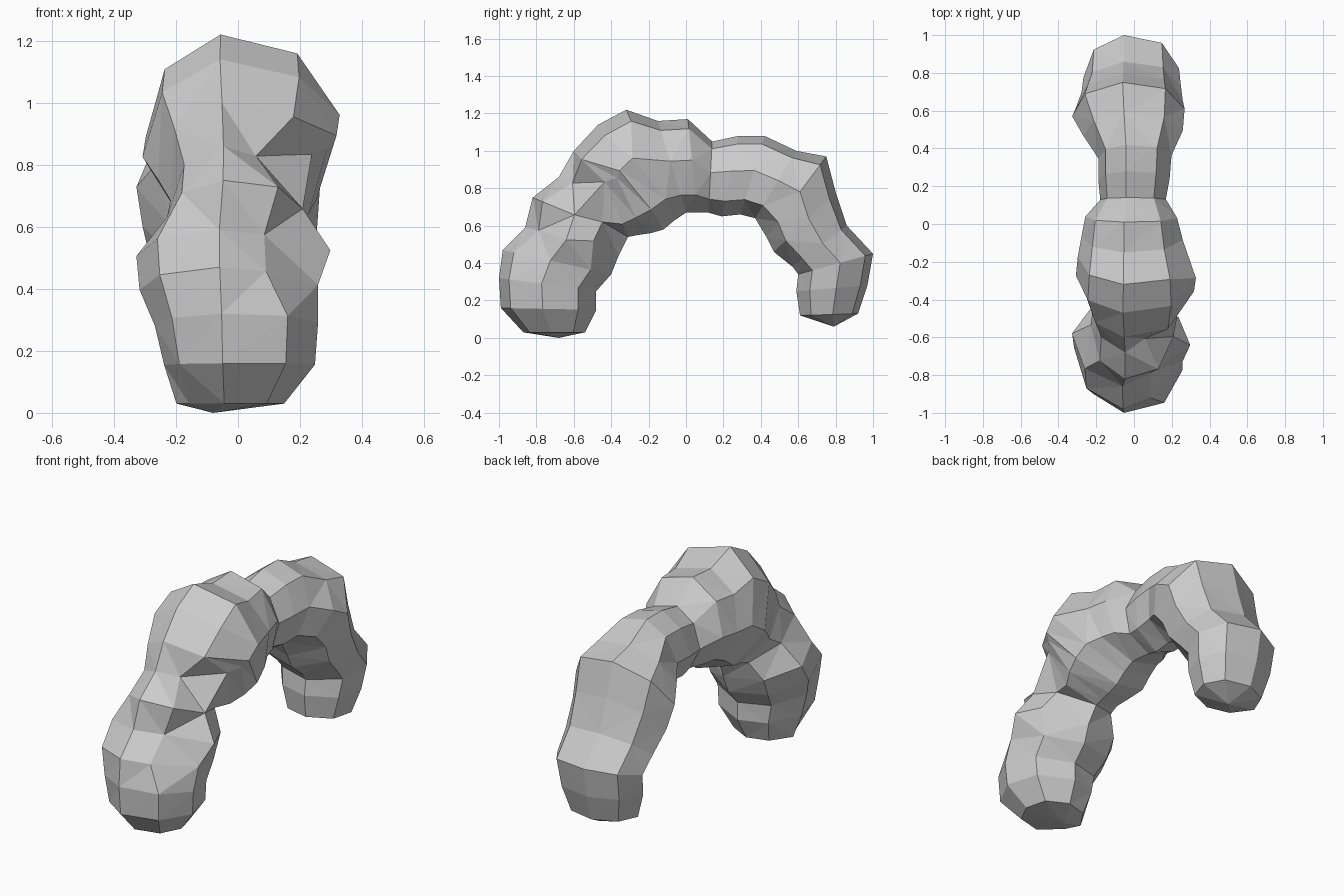
import bpy, bmesh
from math import cos, sin, pi, radians

SIDES = 8
PHASE = radians(-7)

# Stations along the arch: outer edge (y, z), inner edge (y, z), left x, right x
stations = [
    (-.87, .03, -.54, .03, -.20, .15),
    (-.99, .16, -.48, .15, -.24, .25),
    (-1.0, .32, -.48, .25, -.27, .26),
    (-.98, .47, -.40, .34, -.32, .26),
    (-.86, .59, -.36, .44, -.33, .30),
    (-.82, .75, -.31, .54, -.23, .21),
    (-.68, .86, -.26, .55, -.22, .24),
    (-.60, 1.0, -.19, .56, -.26, .29),
    (-.47, 1.14, -.12, .58, -.31, .32),
    (-.32, 1.22, -.06, .63, -.30, .31),
    (-.15, 1.16, .00, .67, -.28, .26),
    (.01, 1.17, .06, .67, -.26, .23),
    (.14, 1.05, .12, .67, -.18, .17),
    (.28, 1.08, .19, .65, -.19, .19),
    (.42, 1.08, .29, .66, -.19, .20),
    (.59, 1.0, .37, .64, -.27, .26),
    (.75, .97, .43, .54, -.33, .27),
    (.80, .78, .47, .46, -.31, .26),
    (.86, .60, .57, .38, -.28, .25),
    (1.0, .45, .60, .34, -.27, .24),
    (.97, .28, .59, .25, -.26, .22),
    (.92, .13, .61, .12, -.22, .17),
]

# Individual dents and bumps: (station, side) -> offset
nudges = {
    (3, 1): (-.07, 0, 0), (4, 1): (-.10, .02, 0),
    (6, 1): (-.09, .03, 0), (6, 2): (0, .06, .11),
    (7, 2): (0, .05, .05), (4, 3): (0, -.04, .05),
    (5, 3): (0, -.04, .04), (0, 7): (0, .04, 0),
    (9, 2): (.02, -.08, 0), (8, 2): (0, -.04, 0),
}


def ring(bm, i, oy, oz, iy, iz, xl, xr):
    verts = []
    for k in range(SIDES):
        a = PHASE + 2 * pi * k / SIDES
        u, s = cos(a), sin(a)
        t = (0.993 - u) / 1.985
        dx, dy, dz = nudges.get((i, k), (0, 0, 0))
        verts.append(bm.verts.new((
            s * (xr if s > 0 else -xl) + dx - 0.02 * (k % 4 == 0),
            oy + (iy - oy) * t + dy,
            oz + (iz - oz) * t + dz)))
    return verts


def cap(bm, loop, point):
    tip = bm.verts.new(point)
    for k in range(SIDES):
        bm.faces.new((loop[k], loop[(k + 1) % SIDES], tip))


# Faceted stone arch: rings bridged along the path, closed at both feet
bm = bmesh.new()
rings = [ring(bm, i, *s) for i, s in enumerate(stations)]
for a, b in zip(rings, rings[1:]):
    for k in range(SIDES):
        n = (k + 1) % SIDES
        bm.faces.new((a[k], a[n], b[n], b[k]))
cap(bm, rings[0], (-.08, -.68, 0))
cap(bm, rings[-1], (0, .79, .06))
bmesh.ops.triangulate(bm, faces=[f for f in bm.faces if len(f.verts) == 4])
bmesh.ops.recalc_face_normals(bm, faces=bm.faces)

mesh = bpy.data.meshes.new("rock_arch")
bm.to_mesh(mesh)
bm.free()
arch = bpy.data.objects.new("rock_arch", mesh)
bpy.context.collection.objects.link(arch)
